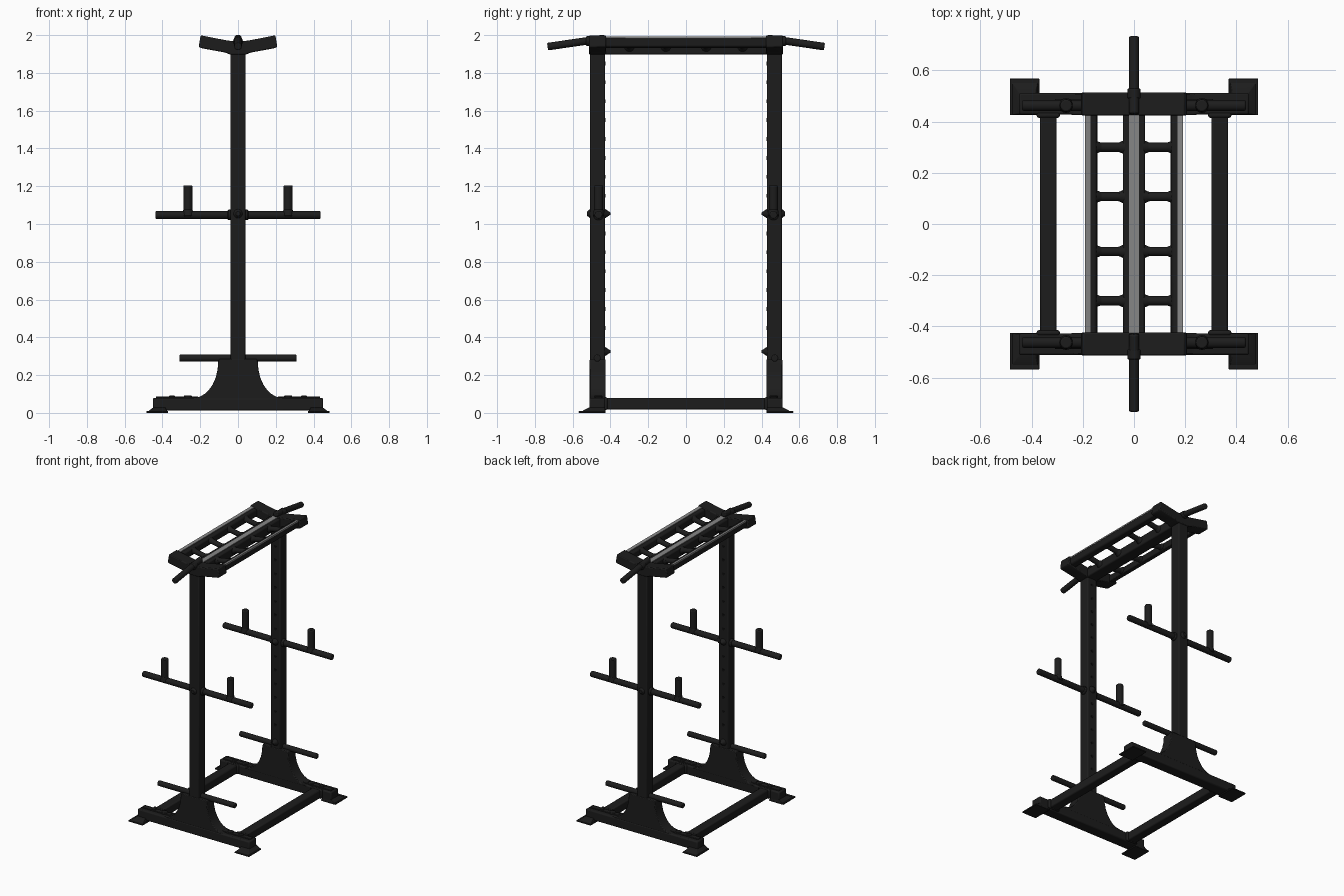
import bpy, bmesh, math
from mathutils import Vector

if "Cube" in bpy.data.objects:
    bpy.data.objects.remove(bpy.data.objects["Cube"])


def material(name, v):
    m = bpy.data.materials.new(name)
    m.diffuse_color = (v, v, v, 1)
    m.use_nodes = True
    m.node_tree.nodes["Principled BSDF"].inputs["Base Color"].default_value = m.diffuse_color
    return m


BLACK = material("black_steel", 0.012)
HOLE = material("hole_black", 0.005)
GREY = material("grey_grip", 0.24)


def finish(name, bm, mat, bevel=0.0):
    bmesh.ops.recalc_face_normals(bm, faces=bm.faces)
    me = bpy.data.meshes.new(name)
    bm.to_mesh(me)
    bm.free()
    me.materials.append(mat)
    ob = bpy.data.objects.new(name, me)
    bpy.context.collection.objects.link(ob)
    if bevel:
        b = ob.modifiers.new("bevel", "BEVEL")
        b.width, b.segments, b.limit_method = bevel, 2, "ANGLE"
    bpy.context.view_layer.objects.active = ob
    ob.select_set(True)
    bpy.ops.object.shade_smooth_by_angle(angle=math.radians(40))
    ob.select_set(False)
    return ob


def box(name, x0, x1, y0, y1, z0, z1, mat=BLACK, bevel=0.008, top=None):
    """Box between two corners; top = (x0, x1, y0, y1) gives a tapered upper face."""
    tx0, tx1, ty0, ty1 = top or (x0, x1, y0, y1)
    bm = bmesh.new()
    lo = [bm.verts.new((x, y, z0)) for x, y in ((x0, y0), (x1, y0), (x1, y1), (x0, y1))]
    hi = [bm.verts.new((x, y, z1)) for x, y in ((tx0, ty0), (tx1, ty0), (tx1, ty1), (tx0, ty1))]
    bm.faces.new(lo)
    bm.faces.new(hi)
    for i in range(4):
        j = (i + 1) % 4
        bm.faces.new((lo[i], lo[j], hi[j], hi[i]))
    return finish(name, bm, mat, bevel)


def rod(name, a, b, r, mat=BLACK, r2=None, bevel=0.006):
    a, b = Vector(a), Vector(b)
    bm = bmesh.new()
    bmesh.ops.create_cone(bm, cap_ends=True, segments=16, radius1=r,
                          radius2=r if r2 is None else r2, depth=(b - a).length)
    q = (b - a).to_track_quat("Z", "Y")
    for v in bm.verts:
        v.co = q @ v.co + (a + b) / 2
    return finish(name, bm, mat, bevel)


def extrude_xz(name, pts, y0, y1, bevel=0.008, mat=BLACK):
    """Profile in x and z, extruded along y."""
    bm = bmesh.new()
    f = bm.faces.new([bm.verts.new((x, y0, z)) for x, z in pts])
    ext = bmesh.ops.extrude_face_region(bm, geom=[f])["geom"]
    for v in ext:
        if isinstance(v, bmesh.types.BMVert):
            v.co.y = y1
    return finish(name, bm, mat, bevel)


def mirrored(pts):
    return pts + [(-x, z) for x, z in reversed(pts) if x]


for s in (-1, 1):
    end = "front" if s < 0 else "back"

    def ys(a, b):
        return sorted((s * a, s * b))

    # Upright with a row of adjustment holes on its inner face
    box(end + "_upright", -0.04, 0.04, *ys(0.428, 0.508), 0.03, 1.95)
    for i in range(15):
        z = 0.45 + i * 0.1
        rod(end + "_upright_hole", (0, s * 0.431, z), (0, s * 0.4265, z), 0.010, HOLE, bevel=0)

    # Base beam with a curved gusset up to the column
    box(end + "_base_beam", -0.45, 0.45, *ys(0.428, 0.512), 0.012, 0.08)
    flare = [(0.27, 0.07)]
    for i in range(8):
        a = math.radians(90 * i / 7)
        flare.append((0.235 - 0.13 * math.sin(a), 0.27 - 0.19 * math.cos(a)))
    flare.append((0.10, 0.285))
    extrude_xz(end + "_gusset", mirrored(flare), *ys(0.426, 0.51), bevel=0.005)

    # Storage pegs, low and mid height
    rod(end + "_low_peg_bar", (-0.31, s * 0.47, 0.29), (0.31, s * 0.47, 0.29), 0.019)
    rod(end + "_mid_peg_bar", (-0.437, s * 0.463, 1.048), (0.437, s * 0.463, 1.048), 0.021)
    rod(end + "_mid_peg_collar", (-0.055, s * 0.463, 1.048), (0.055, s * 0.463, 1.048), 0.028)
    for z, inner, outer in ((1.055, 0.40, 0.523), (0.325, 0.40, 0.44)):
        rod(end + "_inner_pin", (0, s * 0.432, z), (0, s * inner, z), 0.027, r2=0.006, bevel=0)
        if outer > 0.5:
            rod(end + "_outer_pin", (0, s * 0.504, z), (0, s * outer, z), 0.027, r2=0.012, bevel=0)

    for t in (-1, 1):
        def xs(a, b):
            return sorted((t * a, t * b))
        rod(end + "_upright_peg", (t * 0.265, s * 0.463, 1.04), (t * 0.265, s * 0.463, 1.205), 0.024)
        rod(end + "_peg_foot", (t * 0.265, s * 0.463, 1.04), (t * 0.265, s * 0.463, 1.08), 0.03, r2=0.024)
        # Raised strip and bolt on the base beam
        box(end + "_base_strip", *xs(0.21, 0.435), *ys(0.446, 0.482), 0.07, 0.086, bevel=0.003)
        rod(end + "_base_bolt", (t * 0.265, s * 0.464, 0.075), (t * 0.265, s * 0.464, 0.091), 0.022, bevel=0.003)
        rod(end + "_strip_bolt", (t * 0.35, s * 0.464, 0.075), (t * 0.35, s * 0.464, 0.091), 0.016, bevel=0.003)
        # Flared foot
        box(end + "_foot_plate", *xs(0.37, 0.485), *ys(0.425, 0.568), 0.005, 0.014, bevel=0.002)
        box(end + "_foot_flare", *xs(0.375, 0.478), *ys(0.426, 0.555), 0.012, 0.034, bevel=0.002,
            top=(*xs(0.385, 0.448), *ys(0.430, 0.512)))

    # Shallow V-shaped head beam
    head = [(0, 1.965), (0.06, 1.972), (0.198, 1.999), (0.208, 1.94),
            (0.20, 1.932), (0.07, 1.908), (0.04, 1.897)]
    extrude_xz(end + "_head_beam", mirrored(head), *ys(0.424, 0.513))

    # Angled pull-up handle
    rod(end + "_handle_collar", (0, s * 0.49, 1.968), (0, s * 0.53, 1.968), 0.026)
    rod(end + "_pull_up_handle", (0, s * 0.43, 1.983), (0, s * 0.733, 1.939), 0.020)

# Ground rails and outer ladder rails, one per side
for t in (-1, 1):
    side = "left" if t < 0 else "right"
    box(side + "_ground_rail", *sorted((t * 0.302, t * 0.368)), -0.44, 0.44, 0.018, 0.08)
    for s in (-1, 1):
        box(side + "_rail_flange", *sorted((t * 0.29, t * 0.38)), *sorted((s * 0.415, s * 0.435)), 0.016, 0.083)
    extrude_xz(side + "_ladder_rail", [(t * 0.143, 1.93), (t * 0.187, 1.938), (t * 0.192, 1.988),
                                       (t * 0.146, 1.980)], -0.44, 0.44)
    extrude_xz(side + "_grip_strip", [(t * 0.170, 1.980), (t * 0.191, 1.984), (t * 0.191, 1.993),
                                      (t * 0.170, 1.989)], -0.425, 0.425, 0, GREY)
    for y in (-0.30, -0.107, 0.107, 0.30):
        rod(side + "_rung", (t * 0.03, y, 1.937), (t * 0.16, y, 1.96), 0.018)
        rod(side + "_rung_inner_weld", (t * 0.04, y, 1.939), (t * 0.06, y, 1.943), 0.027, r2=0.018, bevel=0)
        rod(side + "_rung_outer_weld", (t * 0.15, y, 1.958), (t * 0.13, y, 1.955), 0.026, r2=0.018, bevel=0)

# Centre spine with its grip strip
box("centre_spine", -0.043, 0.043, -0.44, 0.44, 1.897, 1.962)
box("centre_grip_strip", -0.019, 0.019, -0.425, 0.425, 1.96, 1.967, GREY, 0)

# Settle the lowest faces on the ground
for ob in bpy.context.collection.objects:
    if ob.name.split(".")[0].endswith(("foot_plate", "foot_flare")):
        ob.location.z = -0.005
